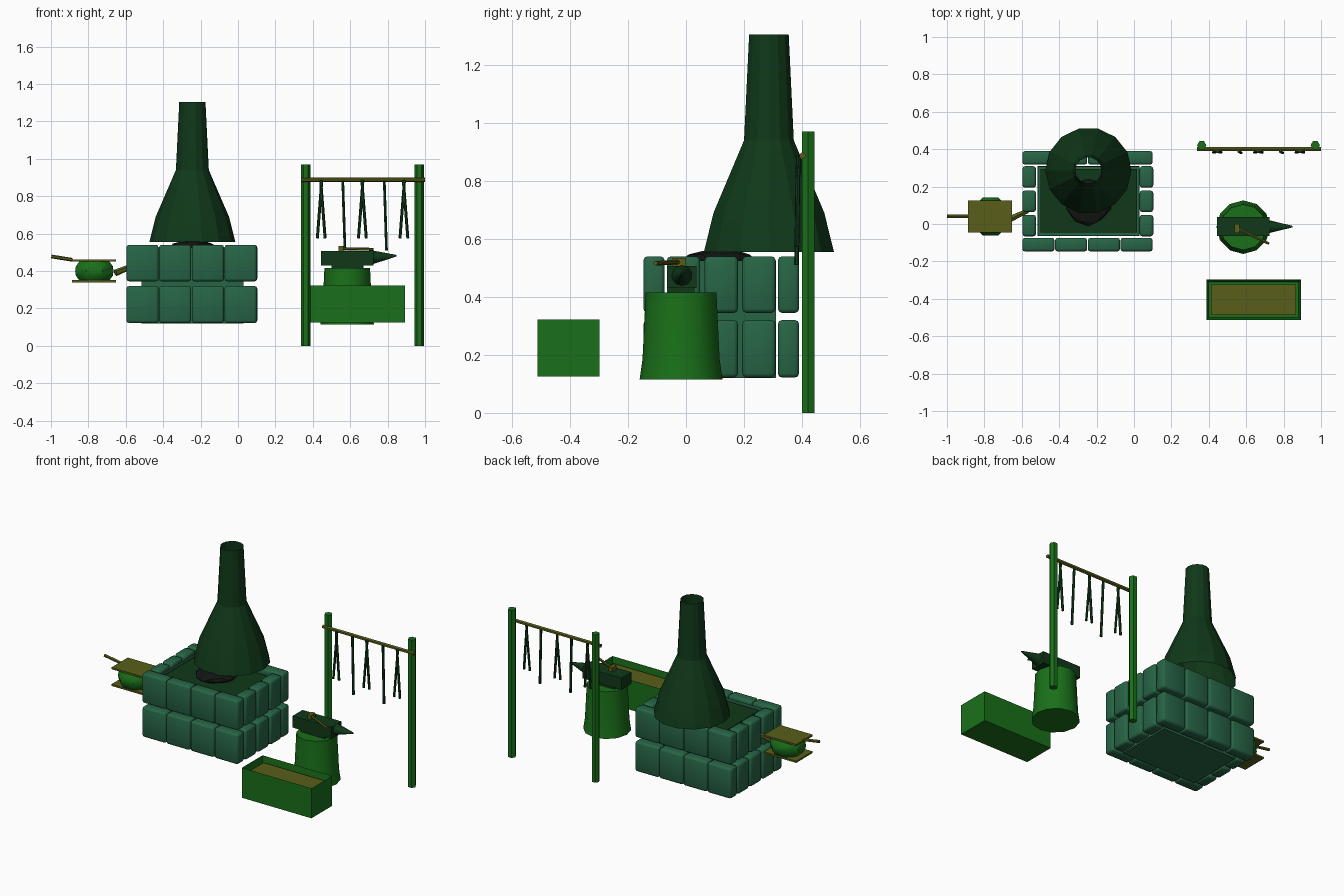
import bpy, bmesh, math, random
from mathutils import Vector, Matrix

if "Cube" in bpy.data.objects:
    bpy.data.objects.remove(bpy.data.objects["Cube"])

random.seed(4)


def mat(name, rgb):
    m = bpy.data.materials.new(name)
    m.diffuse_color = (*rgb, 1)
    m.use_nodes = True
    m.node_tree.nodes["Principled BSDF"].inputs["Base Color"].default_value = m.diffuse_color
    return m


STONE = mat("stone", (0.02, 0.13, 0.06))
WOOD = mat("wood", (0.01, 0.16, 0.01))
PLANK = mat("plank", (0.10, 0.11, 0.01))
IRON = mat("iron", (0.005, 0.04, 0.01))
COAL = mat("coal", (0.006, 0.008, 0.006))


def finish(name, bm, material, smooth=None):
    bmesh.ops.recalc_face_normals(bm, faces=bm.faces)
    me = bpy.data.meshes.new(name)
    bm.to_mesh(me)
    bm.free()
    me.materials.append(material)
    ob = bpy.data.objects.new(name, me)
    bpy.context.collection.objects.link(ob)
    if smooth:
        bpy.context.view_layer.objects.active = ob
        ob.select_set(True)
        bpy.ops.object.shade_smooth_by_angle(angle=math.radians(smooth))
        ob.select_set(False)
    return ob


def box(name, lo, hi, material, bevel=0, smooth=None):
    lo, hi = Vector(lo), Vector(hi)
    bm = bmesh.new()
    bmesh.ops.create_cube(bm, size=1, matrix=Matrix.Translation((lo + hi) / 2) @ Matrix.Diagonal((*(hi - lo), 1)))
    if bevel:
        bmesh.ops.bevel(bm, geom=bm.edges[:], offset=bevel, segments=2, profile=0.5, affect='EDGES')
    return finish(name, bm, material, smooth)


def rod(name, a, b, r1, material, r2=None, sides=6, turn=0.0):
    a, b = Vector(a), Vector(b)
    bm = bmesh.new()
    rot = (b - a).to_track_quat('Z', 'Y').to_matrix().to_4x4()
    bmesh.ops.create_cone(bm, cap_ends=True, segments=sides, radius1=r1, radius2=r1 if r2 is None else r2,
                          depth=(b - a).length,
                          matrix=Matrix.Translation((a + b) / 2) @ rot @ Matrix.Rotation(turn, 4, 'Z'))
    return finish(name, bm, material, 35 if sides > 6 else None)


def turned(name, centre, profile, sides, material, caps=True, sy=1.0, smooth=None, turn=0.0):
    """Stack of (radius, height) rings around a vertical axis."""
    bm = bmesh.new()
    rings = [[bm.verts.new((centre[0] + r * math.cos(turn + math.tau * i / sides),
                            centre[1] + sy * r * math.sin(turn + math.tau * i / sides), z))
              for i in range(sides)] for r, z in profile]
    for lo, hi in zip(rings, rings[1:]):
        for i in range(sides):
            j = (i + 1) % sides
            bm.faces.new((lo[i], lo[j], hi[j], hi[i]))
    if caps:
        bm.faces.new(rings[0])
        bm.faces.new(rings[-1])
    return finish(name, bm, material, smooth)


def open_box(name, lo, hi, wall, material):
    """Box with a hollow top, walls of given thickness and a thin floor."""
    bm = bmesh.new()
    lo, hi = Vector(lo), Vector(hi)
    bmesh.ops.create_cube(bm, size=1, matrix=Matrix.Translation((lo + hi) / 2) @ Matrix.Diagonal((*(hi - lo), 1)))
    top = max(bm.faces, key=lambda f: f.calc_center_median().z)
    bmesh.ops.inset_region(bm, faces=[top], thickness=wall)
    for v in top.verts:
        v.co.z = lo.z + 0.01
    return finish(name, bm, material)


# forge: core, hearth bed and two courses of stones
open_box("forge_core", (-0.515, -0.065, 0.12), (0.03, 0.31, 0.525), 0.008, STONE)
box("hearth_bed", (-0.50, -0.045, 0.505), (0.015, 0.295, 0.515), IRON)
for z0, z1 in ((0.122, 0.32), (0.345, 0.54)):
    for i in range(4):
        x = -0.597 + i * 0.175
        for y0 in (-0.147, 0.317):
            box("forge_stone", (x, y0, z0), (x + 0.172, y0 + 0.073, z1), STONE, 0.014, 50)
    for i in range(3):
        y = -0.066 + i * 0.13
        for x0 in (-0.597, 0.03):
            box("forge_stone", (x0, y, z0), (x0 + 0.073, y + 0.115, z1), STONE, 0.014, 50)

# coal heap
bm = bmesh.new()
bmesh.ops.create_icosphere(bm, subdivisions=2, radius=1)
for v in bm.verts:
    k = random.uniform(0.92, 1.05)
    v.co = Vector((-0.243 + 0.125 * v.co.x * k, 0.12 + 0.128 * v.co.y * k, 0.528 + 0.036 * v.co.z * k))
finish("coal_heap", bm, COAL)

# smoke hood and flue, open at both ends
turned("smoke_hood", (-0.244, 0.286),
       [(0.23, 0.555), (0.196, 0.69), (0.088, 0.94), (0.07, 1.305)], 14, IRON, caps=False, smooth=20)

# bellows
box("bellows_top_board", (-0.888, -0.045, 0.45), (-0.652, 0.125, 0.461), PLANK)
box("bellows_bottom_board", (-0.888, -0.045, 0.340), (-0.652, 0.125, 0.351), PLANK)
turned("bellows_bag", (-0.768, 0.04),
       [(0.088, 0.351), (0.107, 0.375), (0.111, 0.40), (0.107, 0.425), (0.088, 0.45)],
       8, WOOD, sy=0.98, smooth=40, turn=math.pi / 8)
rod("bellows_handle", (-0.998, 0.042, 0.478), (-0.885, 0.042, 0.46), 0.010, PLANK)
rod("bellows_nozzle", (-0.655, 0.03, 0.39), (-0.57, 0.07, 0.425), 0.018, PLANK, 0.014)

# anvil on its stump
turned("anvil_stump", (0.584, -0.017),
       [(0.143, 0.115), (0.133, 0.185), (0.122, 0.415)], 12, WOOD, smooth=35)
box("anvil_foot", (0.50, -0.06, 0.413), (0.67, 0.03, 0.435), IRON)
box("anvil_body", (0.443, -0.065, 0.43), (0.725, 0.037, 0.507), IRON)
rod("anvil_horn", (0.722, -0.014, 0.474), (0.848, -0.014, 0.482), 0.036, IRON, 0.004, sides=10)

# hammer lying on the anvil
box("hammer_head", (0.537, -0.048, 0.507), (0.563, 0.0, 0.534), PLANK)
rod("hammer_handle", (0.545, -0.022, 0.52), (0.722, -0.105, 0.516), 0.008, PLANK)

# quenching trough
open_box("trough", (0.387, -0.512, 0.125), (0.892, -0.298, 0.322), 0.016, WOOD)
box("trough_water", (0.412, -0.487, 0.285), (0.867, -0.323, 0.29), PLANK)

# tool rack with hanging tools
for x in (0.362, 0.969):
    rod("rack_post", (x, 0.421, 0), (x, 0.421, 0.97), 0.025, WOOD, turn=math.pi / 6)
rod("rack_crossbar", (0.336, 0.402, 0.887), (1.0, 0.402, 0.887), 0.012, PLANK)
for x in (0.445, 0.665, 0.887):
    for s in (-1, 1):
        rod("tongs_arm", (x - s * 0.003, 0.387, 0.885), (x + s * 0.021, 0.383, 0.575), 0.008, IRON)
for x, z in ((0.56, 0.51), (0.782, 0.51)):
    rod("poker", (x, 0.387, 0.885), (x + 0.012, 0.381, z), 0.008, IRON)
